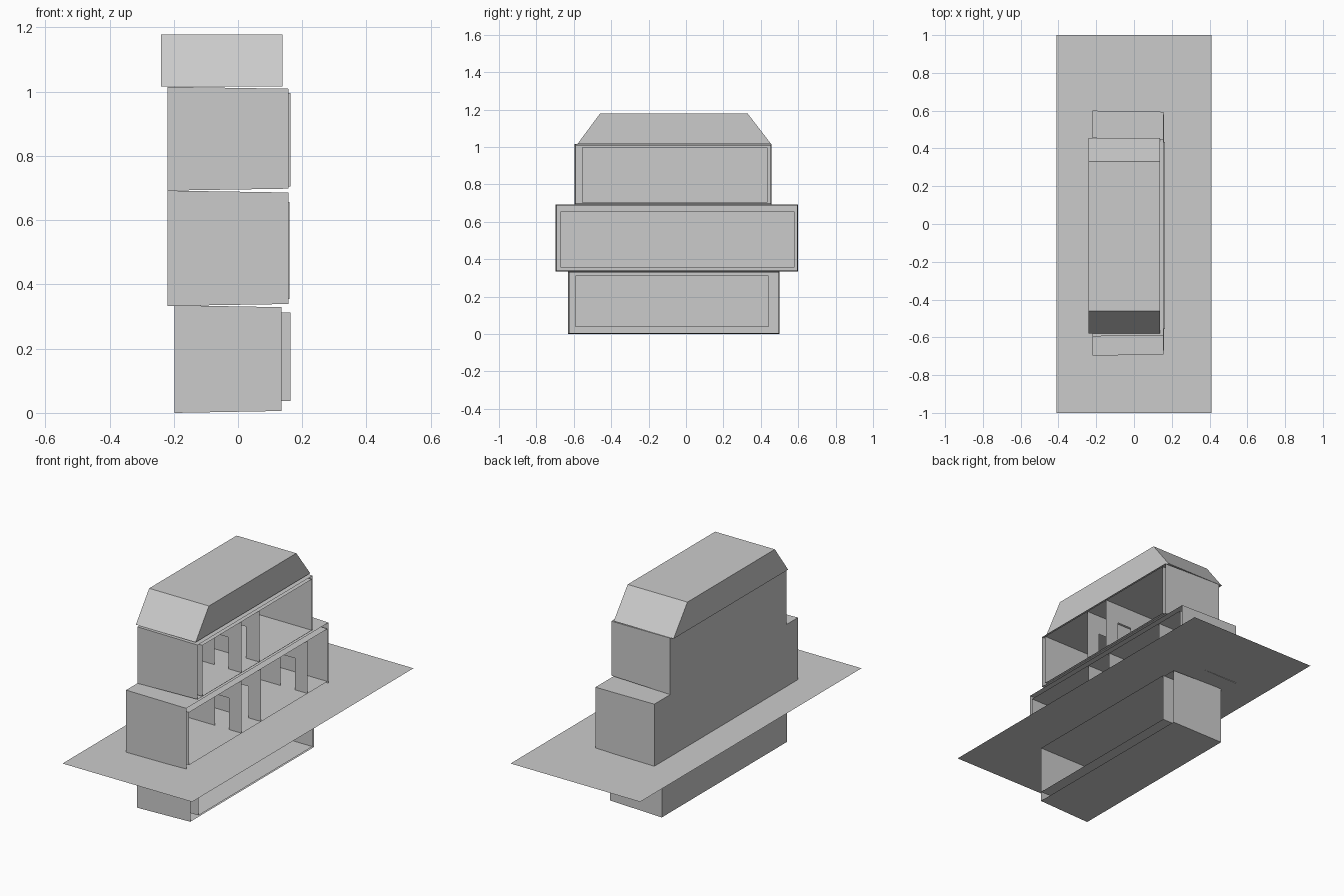
import bpy

if "Cube" in bpy.data.objects:
    bpy.data.objects.remove(bpy.data.objects["Cube"])


def make(name, verts, faces):
    mesh = bpy.data.meshes.new(name)
    mesh.from_pydata(verts, [], faces)
    mesh.update()
    obj = bpy.data.objects.new(name, mesh)
    bpy.context.collection.objects.link(obj)
    return obj


def open_box(name, x, y, z, taper=0.0, inward=False):
    """Thin five-sided box, open towards +x, its mouth shrunk by taper."""
    verts = []
    for px, t in ((x[0], 0.0), (x[1], taper)):
        verts += [(px, y[0] + t, z[0] + t), (px, y[1] - t, z[0] + t),
                  (px, y[1] - t, z[1] - t), (px, y[0] + t, z[1] - t)]
    faces = [(3, 2, 1, 0)]
    faces += [(i, (i + 1) % 4, (i + 1) % 4 + 4, i + 4) for i in range(4)]
    if inward:
        faces = [f[::-1] for f in faces]
    return make(name, verts, faces)


def partition(name, x, y, z, door=(-0.01, 0.08), height=0.18):
    """Thin cross wall with a doorway cut up from the floor."""
    d0, d1 = door
    top = z[0] + height
    outline = [(x[0], z[0]), (d0, z[0]), (d0, top), (d1, top),
               (d1, z[0]), (x[1], z[0]), (x[1], z[1]), (x[0], z[1])]
    return make(name, [(px, y, pz) for px, pz in outline], [tuple(range(8))])


# storeys: outer walls, inner room lining, positions of the cross walls
storeys = [
    ("basement", (-0.197, 0.135), (-0.63, 0.50), (0.0, 0.335),
     (-0.18, 0.163), (-0.59, 0.44), (0.037, 0.312), ()),
    ("ground_floor", (-0.22, 0.157), (-0.697, 0.60), (0.333, 0.692),
     (-0.20, 0.16), (-0.67, 0.58), (0.355, 0.656), (-0.195, -0.02, 0.40)),
    ("upper_floor", (-0.22, 0.157), (-0.595, 0.457), (0.692, 1.015),
     (-0.20, 0.163), (-0.555, 0.435), (0.704, 0.996), (-0.20, -0.04)),
]
for name, ox, oy, oz, ix, iy, iz, walls in storeys:
    open_box(name + "_outer_walls", ox, oy, oz, taper=0.006)
    open_box(name + "_room_lining", ix, iy, iz, inward=True)
    for n, wy in enumerate(walls):
        partition(f"{name}_partition_{n + 1}", ix, wy, iz)

# lawn sheet at ground level
make("lawn", [(-0.41, -1, 0.337), (0.41, -1, 0.337), (0.41, 1, 0.337), (-0.41, 1, 0.337)],
     [(0, 1, 2, 3)])

# roof: trapezoid profile extruded along x
profile = [(-0.58, 1.016), (0.455, 1.016), (0.33, 1.178), (-0.46, 1.178)]
roof_verts = [(x, y, z) for x in (-0.24, 0.138) for y, z in profile]
roof_faces = [(3, 2, 1, 0), (4, 5, 6, 7)]
roof_faces += [(i, (i + 1) % 4, (i + 1) % 4 + 4, i + 4) for i in range(4)]
make("roof", roof_verts, roof_faces)
